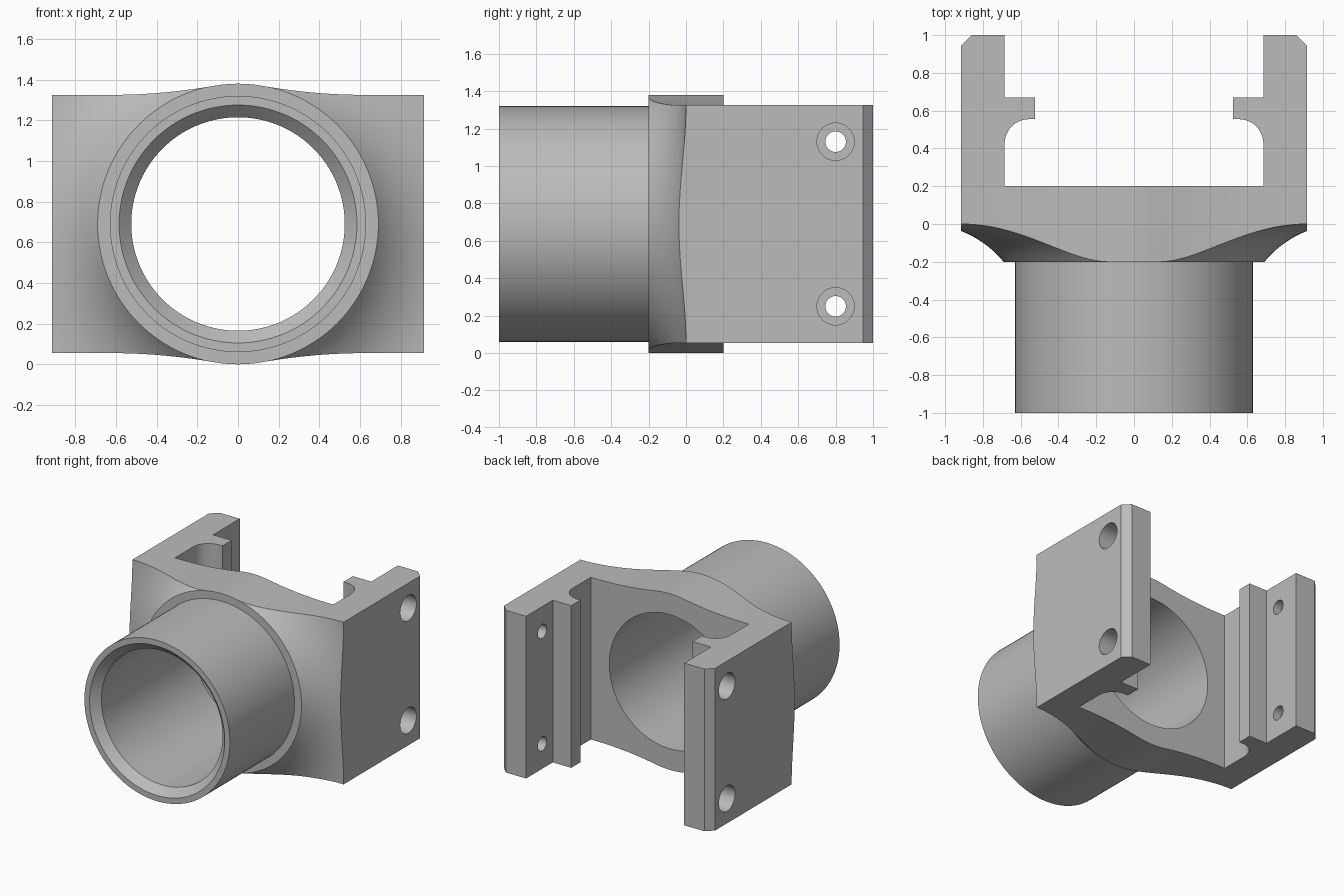
import bpy, bmesh
from math import sin, cos, pi, radians, atan2, sqrt
from mathutils import Vector, Matrix

if "Cube" in bpy.data.objects:
    bpy.data.objects.remove(bpy.data.objects["Cube"])

AXIS_Z = 0.69            # height of the tube axis
HALF_W, HALF_H = 0.915, 0.635
COLLAR_R, FRONT, BACK = 0.69, -0.2, 0.2
SEGS = 128

grey = bpy.data.materials.new("light_grey")
grey.use_nodes = True
grey.diffuse_color = (0.5, 0.5, 0.5, 1)
grey.node_tree.nodes["Principled BSDF"].inputs["Base Color"].default_value = (0.5, 0.5, 0.5, 1)


def finish(name, bm):
    bmesh.ops.remove_doubles(bm, verts=bm.verts, dist=1e-5)
    bmesh.ops.recalc_face_normals(bm, faces=bm.faces)
    mesh = bpy.data.meshes.new(name)
    bm.to_mesh(mesh)
    bm.free()
    mesh.materials.append(grey)
    obj = bpy.data.objects.new(name, mesh)
    bpy.context.collection.objects.link(obj)
    return obj


def extrude(name, points, direction):
    """Closed outline pushed along a direction."""
    bm = bmesh.new()
    face = bm.faces.new([bm.verts.new(p) for p in points])
    ext = bmesh.ops.extrude_face_region(bm, geom=[face])
    moved = [v for v in ext["geom"] if isinstance(v, bmesh.types.BMVert)]
    bmesh.ops.translate(bm, verts=moved, vec=direction)
    return finish(name, bm)


def revolve(name, profile, matrix, segs=SEGS):
    """Profile of (radius, distance) turned about the local z axis; ends are capped."""
    bm = bmesh.new()
    rings = [[bm.verts.new(matrix @ Vector((r * cos(2 * pi * i / segs), r * sin(2 * pi * i / segs), d)))
              for i in range(segs)] for r, d in profile]
    for a, b in zip(rings, rings[1:]):
        for i in range(segs):
            j = (i + 1) % segs
            bm.faces.new((a[i], a[j], b[j], b[i]))
    bm.faces.new(rings[0])
    bm.faces.new(rings[-1])
    return finish(name, bm)


def arc(cx, cy, r, a0, a1, n):
    return [(cx + r * cos(a0 + (a1 - a0) * i / n), cy + r * sin(a0 + (a1 - a0) * i / n)) for i in range(n + 1)]


def combine(target, tool, operation):
    mod = target.modifiers.new(operation, "BOOLEAN")
    mod.operation, mod.solver, mod.object = operation, "EXACT", tool
    bpy.context.view_layer.update()
    result = bpy.data.meshes.new_from_object(target.evaluated_get(bpy.context.evaluated_depsgraph_get()))
    target.modifiers.clear()
    target.data = result
    bpy.data.objects.remove(tool)


# Local z becomes +y, origin on the tube axis
along_y = Matrix.Translation((0, 0, AXIS_Z)) @ Matrix.Rotation(-pi / 2, 4, "X")

# Base block outline: flat shoulders blending up into the round collar
bend_x = 0.63
bend_r = (bend_x ** 2 + HALF_H ** 2 - COLLAR_R ** 2) / (2 * (COLLAR_R - HALF_H))
tilt = atan2(bend_x, HALF_H + bend_r)
quarter = arc(0, 0, COLLAR_R, pi / 2, pi / 2 - tilt, 6)
quarter += arc(bend_x, HALF_H + bend_r, bend_r, -pi / 2 - tilt, -pi / 2, 14)[1:]
quarter.append((HALF_W, HALF_H))
top = [(-x, z) for x, z in reversed(quarter)] + quarter[1:]
outline = top + [(-x, -z) for x, z in top]
bracket = extrude("bracket", [(x, FRONT, AXIS_Z + z) for x, z in outline], (0, BACK - FRONT, 0))

# Concave flare turned about the axis shapes the front of the block
corner = sqrt(HALF_W ** 2 + HALF_H ** 2)
rise, run = -FRONT, corner - COLLAR_R
flare_r = (run ** 2 + rise ** 2) / (2 * rise)
start = atan2(flare_r - rise, -run)
flare = [(r + 0.0006, y) for r, y in arc(corner, -flare_r, flare_r, start, pi / 2, 20)]
combine(bracket, revolve("flare", [(0.4, FRONT - 0.05), (flare[0][0], FRONT - 0.05)] + flare
                         + [(1.3, 0), (1.3, 0.4)], along_y), "INTERSECT")

# Side arms with inner rib, filleted groove and chamfered tip
inner, rib, fillet = 0.685, 0.525, 0.13
arm = [(HALF_W, 0.1), (HALF_W, 0.945), (0.86, 1), (inner, 1), (inner, 0.67), (rib, 0.67), (rib, 0.555)]
arm += arc(inner - fillet, 0.555 - fillet, fillet, pi / 2, 0, 12) + [(inner, 0.1)]
for side in (1, -1):
    combine(bracket, extrude("arm", [(side * x, y, AXIS_Z - HALF_H) for x, y in arm],
                             (0, 0, 2 * HALF_H)), "UNION")

# Tube and its through bore with a chamfered mouth
combine(bracket, revolve("tube", [(0.63, -1), (0.63, 0)], along_y), "UNION")
combine(bracket, revolve("bore", [(0.645, -1.06), (0.525, -0.94), (0.525, 0.4)], along_y), "DIFFERENCE")

# Counterbored screw holes through both arms
for side in (1, -1):
    for z in (0.25, 1.13):
        place = Matrix.Translation((0, 0.8, z)) @ Matrix.Rotation(side * pi / 2, 4, "Y")
        screw = [(0.055, 0.5), (0.055, 0.755), (0.1, 0.755), (0.1, 1.0)]
        combine(bracket, revolve("screw_hole", screw, place, 40), "DIFFERENCE")

# Smooth curved faces, crisp edges
bpy.ops.object.select_all(action="DESELECT")
bracket.select_set(True)
bpy.context.view_layer.objects.active = bracket
bpy.ops.object.shade_smooth_by_angle(angle=radians(25))
